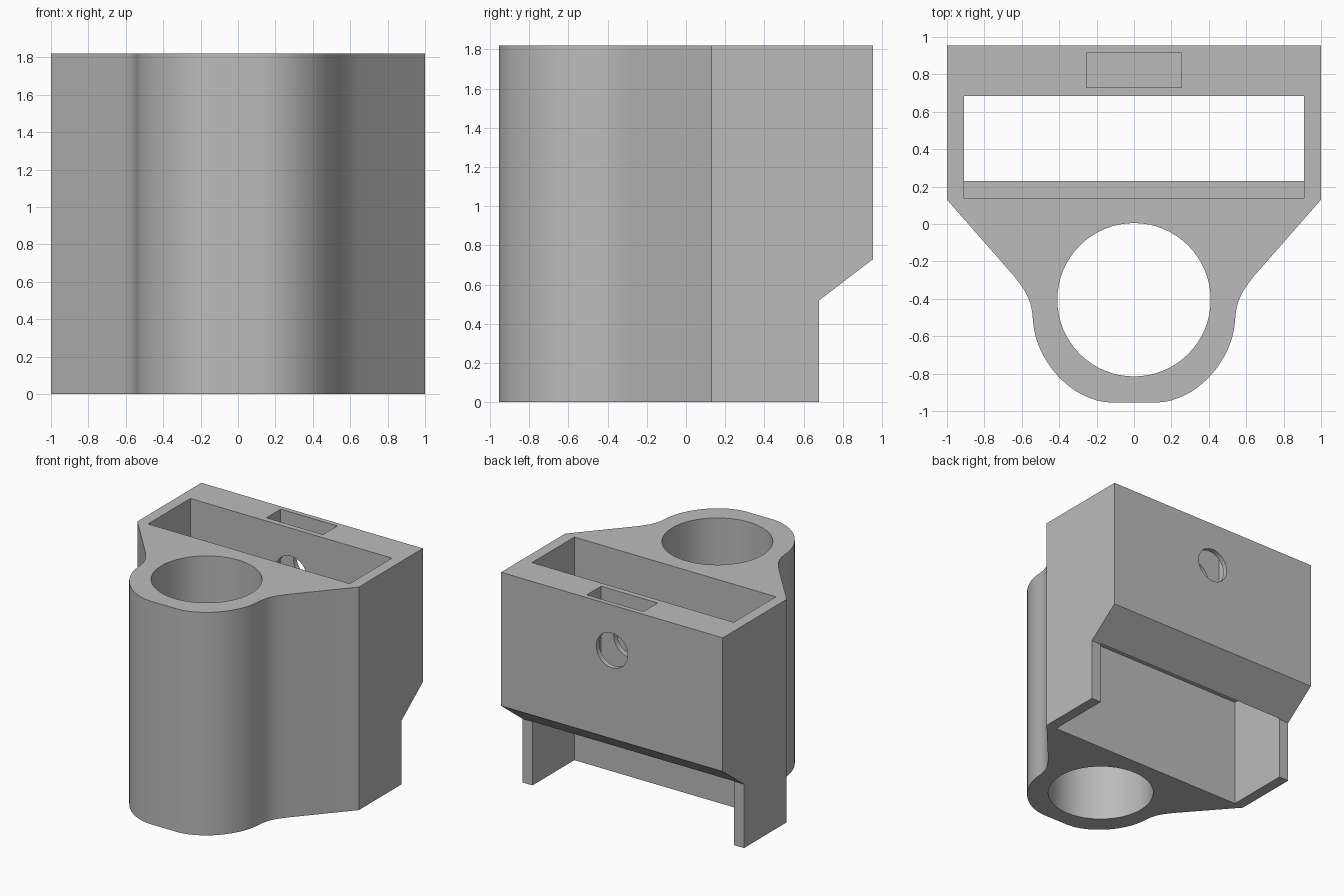
import bpy, bmesh, math
from mathutils import Vector

old = bpy.data.objects.get("Cube")
if old:
    bpy.data.objects.remove(old, do_unlink=True)

HEIGHT = 1.82
BACK = 0.955

grey = bpy.data.materials.new("light_grey_plastic")
grey.use_nodes = True
grey.diffuse_color = (0.5, 0.5, 0.5, 1)
grey.node_tree.nodes["Principled BSDF"].inputs["Base Color"].default_value = (0.5, 0.5, 0.5, 1)


def prism(name, loop, offset):
    """Extrude a closed loop of 3D points along an offset vector."""
    bm = bmesh.new()
    face = bm.faces.new([bm.verts.new(p) for p in loop])
    res = bmesh.ops.extrude_face_region(bm, geom=[face], use_keep_orig=True)
    new = [g for g in res["geom"] if isinstance(g, bmesh.types.BMVert)]
    bmesh.ops.translate(bm, vec=Vector(offset), verts=new)
    bmesh.ops.recalc_face_normals(bm, faces=bm.faces)
    mesh = bpy.data.meshes.new(name)
    bm.to_mesh(mesh)
    bm.free()
    mesh.materials.append(grey)
    obj = bpy.data.objects.new(name, mesh)
    bpy.context.collection.objects.link(obj)
    return obj


def box(name, x, y0, y1, z0, z1):
    loop = [(-x, y0, z0), (x, y0, z0), (x, y1, z0), (-x, y1, z0)]
    return prism(name, loop, (0, 0, z1 - z0))


def circle(r, n):
    return [(r * math.cos(math.tau * i / n), r * math.sin(math.tau * i / n)) for i in range(n)]


def smooth_path(pts, steps=3):
    """Catmull-Rom curve through the points."""
    p = [Vector(q) for q in pts]
    p = [2 * p[0] - p[1]] + p + [2 * p[-1] - p[-2]]
    out = []
    for a, b, c, d in zip(p, p[1:], p[2:], p[3:]):
        for k in range(steps):
            t = k / steps
            out.append(b + (c - a) * t / 2 + (2 * a - 5 * b + 4 * c - d) * t * t / 2
                       + (3 * b - a - 3 * c + d) * t ** 3 / 2)
    return out + [p[-2]]


# Body: mirrored outline with a rounded front collar and flared shoulders
collar = smooth_path([(0.12, -0.955), (0.2, -0.943), (0.3, -0.9), (0.39, -0.83), (0.46, -0.745),
                      (0.51, -0.65), (0.535, -0.56), (0.548, -0.45), (0.58, -0.365), (0.64, -0.28)])
half = [tuple(p) for p in collar] + [(1, 0.13), (1, BACK)]
outline = half + [(-x, y) for x, y in reversed(half)]
body = prism("holder_body", [(x, y, 0) for x, y in outline], (0, 0, HEIGHT))

# Cutters: bore, through slot, nut pocket, screw hole and lower back relief
cutters = [
    prism("bore_cutter", [(x, y - 0.405, -0.1) for x, y in circle(0.41, 64)], (0, 0, 2.1)),
    box("slot_cutter", 0.91, 0.14, 0.685, -0.1, 2),
    box("pocket_cutter", 0.255, 0.73, 0.915, 1.2, 2),
    prism("screw_cutter", [(x, 0.5, z + 1.45) for x, z in circle(0.142, 32)], (0, 0.7, 0)),
    prism("relief_cutter", [(-1.2, 0.68, -0.1), (-1.2, 0.68, 0.52), (-1.2, BACK, 0.73),
                            (-1.2, 1.2, 0.917), (-1.2, 1.2, -0.1)], (2.4, 0, 0)),
]
bpy.context.view_layer.objects.active = body
for c in cutters:
    c.hide_render = True
    mod = body.modifiers.new(c.name, "BOOLEAN")
    mod.operation = "DIFFERENCE"
    mod.solver = "EXACT"
    mod.object = c
    bpy.ops.object.modifier_apply(modifier=mod.name)
    bpy.data.objects.remove(c, do_unlink=True)

# Ledge across the front wall of the slot
box("slot_ledge", 0.91, 0.14, 0.23, 0.91, 1.02)

# Smooth curved walls, keep hard edges
for o in bpy.context.selected_objects:
    o.select_set(False)
body.select_set(True)
bpy.ops.object.shade_smooth_by_angle(angle=math.radians(30))
